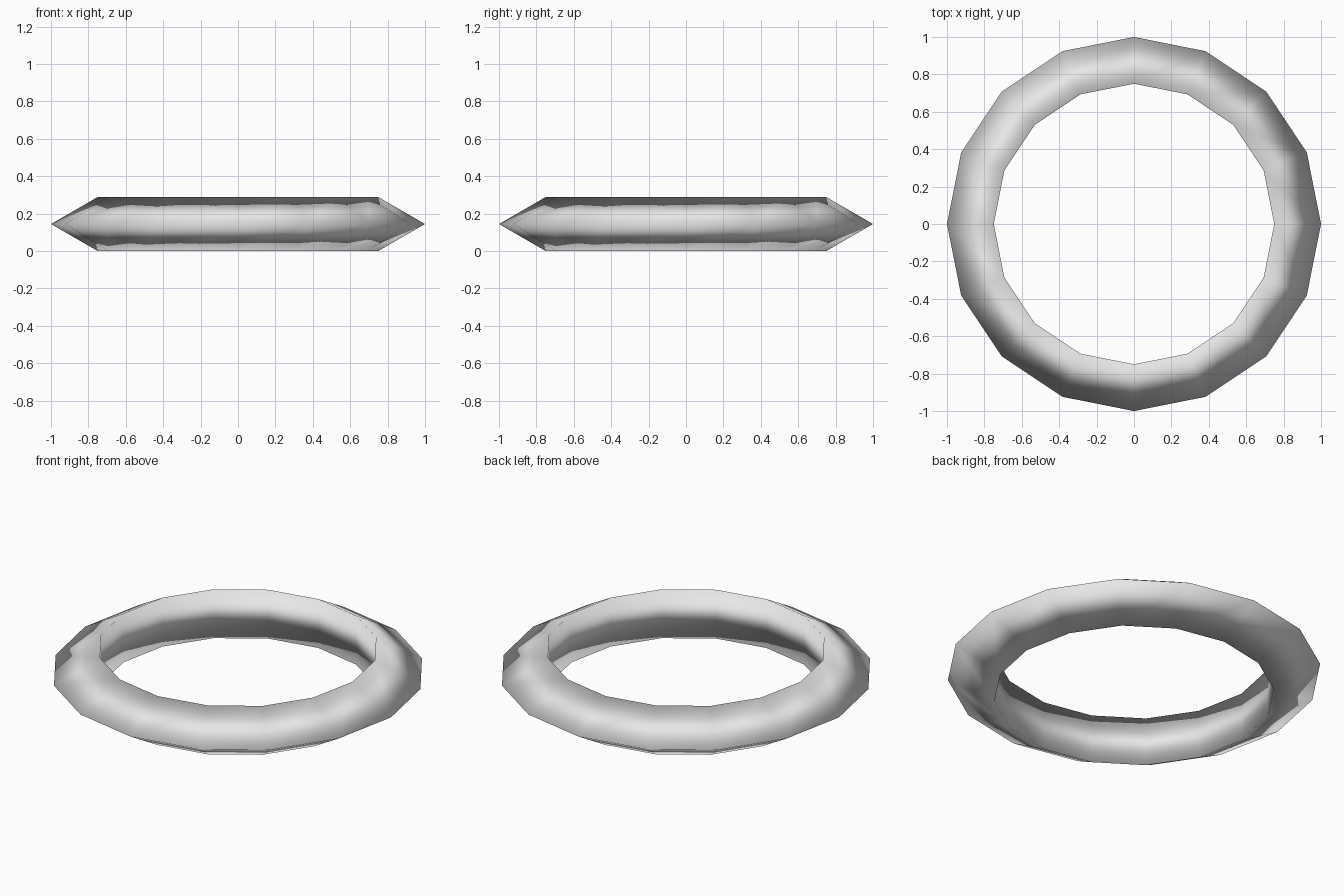
import bpy

cube = bpy.data.objects.get("Cube")
if cube:
    bpy.data.objects.remove(cube, do_unlink=True)

# Plain grey material
grey = bpy.data.materials.new("light_grey")
grey.use_nodes = True
colour = (0.8, 0.8, 0.8, 1.0)
grey.diffuse_color = colour
grey.node_tree.nodes["Principled BSDF"].inputs["Base Color"].default_value = colour

# Ring with a triangular section: pointed rim outside, upright wall inside
tube = 1 / 6
half_height = tube * 3 ** 0.5 / 2
bpy.ops.mesh.primitive_torus_add(
    major_segments=16, minor_segments=3,
    major_radius=1 - tube, minor_radius=tube,
    location=(0, 0, half_height))
ring = bpy.context.object
ring.name = "ring"
ring.data.materials.append(grey)

# Smooth all round, so the shading rolls over the edges
bpy.ops.object.shade_smooth()
